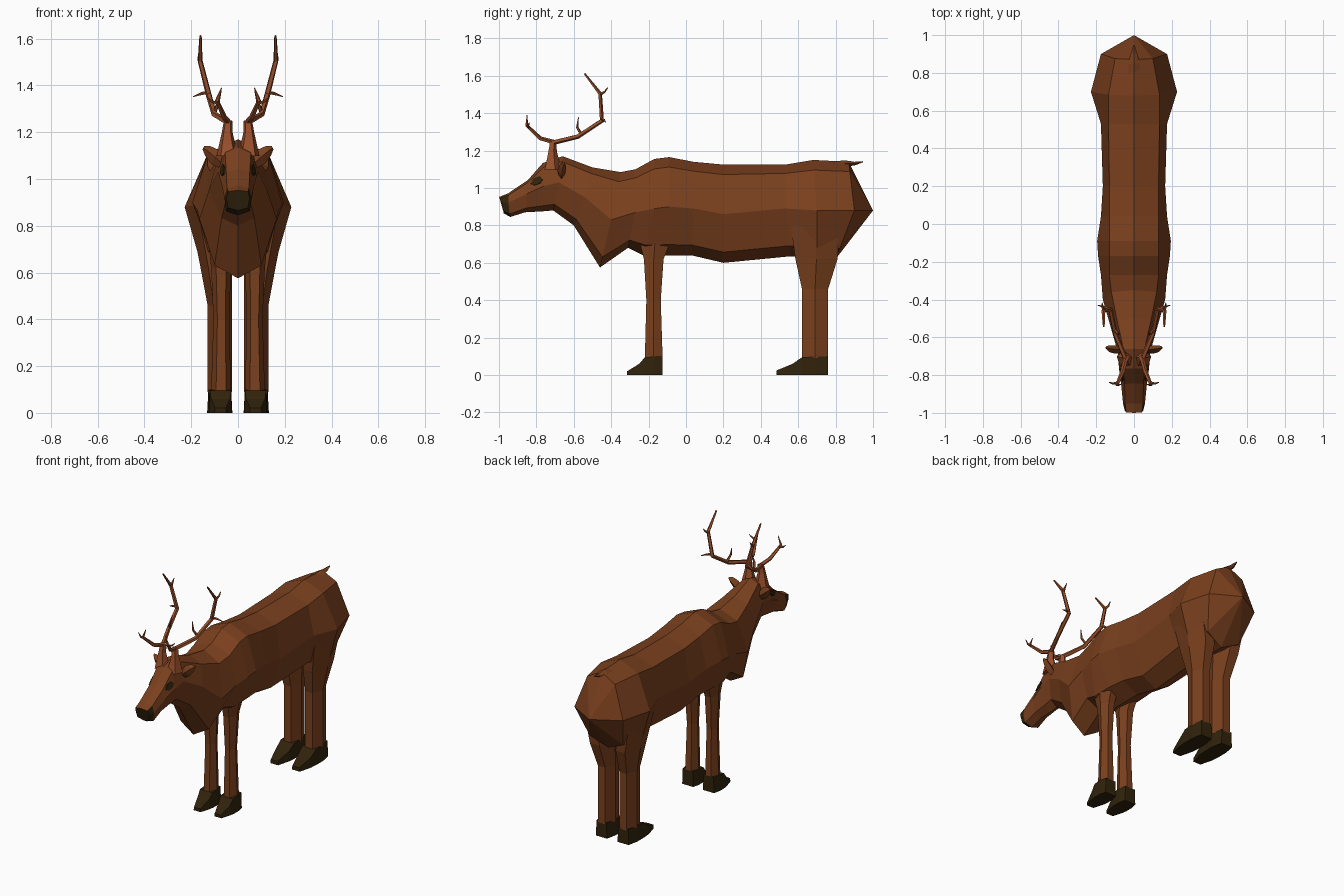
import bpy, bmesh, math
from mathutils import Vector
from mathutils.bvhtree import BVHTree

if "Cube" in bpy.data.objects:
    bpy.data.objects.remove(bpy.data.objects["Cube"])


def material(name, r, g, b):
    m = bpy.data.materials.new(name)
    m.diffuse_color = (r, g, b, 1)
    m.use_nodes = True
    m.node_tree.nodes["Principled BSDF"].inputs["Base Color"].default_value = m.diffuse_color
    return m


FUR = material("brown fur", 0.195, 0.051, 0.0125)
ANTLER = material("antler russet", 0.32, 0.080, 0.025)
HOOF = material("dark hoof", 0.030, 0.0165, 0.0035)


def loft(bm, sections, tip=None):
    """Skin equal-sized point loops, capping both ends (first end to a tip if given)."""
    loops = [[bm.verts.new(p) for p in s] for s in sections]
    n = len(loops[0])
    for a, b in zip(loops, loops[1:]):
        for i in range(n):
            j = (i + 1) % n
            bm.faces.new((a[i], a[j], b[j], b[i]))
    if tip:
        t = bm.verts.new(tip)
        for i in range(n):
            bm.faces.new((loops[0][i], t, loops[0][(i + 1) % n]))
    else:
        bm.faces.new(loops[0])
    bm.faces.new(loops[-1])


def finish(bm, name, mats, mirror=False):
    bmesh.ops.recalc_face_normals(bm, faces=bm.faces[:])
    me = bpy.data.meshes.new(name)
    bm.to_mesh(me)
    for m in mats:
        me.materials.append(m)
    ob = bpy.data.objects.new(name, me)
    bpy.context.collection.objects.link(ob)
    if mirror:
        ob.modifiers.new("Mirror", 'MIRROR').use_mirror_merge = False
    return ob


def lerp(a, b, t):
    return a + (b - a) * t


def body_ring(r):
    """Eight-sided ring: ridge, upper edge, flank, lower edge and belly."""
    yt, ym, yb, zt, zm, zb, wt, wm, wl = r
    top = (wt, lerp(yt, ym, .2), lerp(zt, zm, .2))
    low = (wl, lerp(yb, ym, .22), lerp(zb, zm, .22))
    side = [top, (wm, ym, zm), low]
    return ([(0, yt, zt)] + side + [(0, yb, zb)]
            + [(-x, y, z) for x, y, z in reversed(side)])


# Body: y top/mid/bottom, z top/mid/bottom, half widths top/mid/low
torso = [
    (.87, .90, .80, 1.14, .88, .62, .10, .175, .12),
    (.68, .70, .70, 1.15, .88, .62, .135, .228, .17),
    (.53, .53, .56, 1.125, .89, .635, .135, .175, .12),
    (.20, .20, .20, 1.125, .86, .60, .13, .165, .10),
    (.04, .04, .03, 1.14, .89, .64, .13, .175, .11),
    (-.09, -.09, -.09, 1.165, .90, .64, .13, .195, .12),
    (-.17, -.17, -.23, 1.155, .89, .64, .13, .19, .12),
    (-.27, -.27, -.31, 1.10, .87, .68, .13, .175, .11),
    (-.35, -.40, -.46, 1.085, .83, .575, .12, .165, .10),
]
neck_and_head = [
    (-.50, -.54, -.60, 1.11, .95, .80, .09, .125, .07),
    (-.66, -.68, -.71, 1.17, 1.03, .88, .055, .085, .05),
    (-.765, -.76, -.77, 1.134, 1.01, .875, .055, .08, .045),
    (-.845, -.85, -.86, 1.043, .97, .87, .05, .068, .045),
    (-.95, -.95, -.94, .972, .92, .845, .047, .058, .05),
    (-1.0, -.985, -.975, .952, .92, .865, .042, .05, .042),
]
bm = bmesh.new()
loft(bm, [body_ring(r) for r in torso + neck_and_head], tip=(0, 1.0, .88))
bmesh.ops.recalc_face_normals(bm, faces=bm.faces[:])
for f in bm.faces:
    c = f.calc_center_median()
    if c.y < -.94 and f.normal.z < .4:      # nose and lips
        f.material_index = 1
skin = BVHTree.FromBMesh(bm)
finish(bm, "body", [FUR, HOOF])

# Eyes: thin plates laid on the sides of the head
bm = bmesh.new()
outline = [(-.83, 1.022), (-.815, 1.05), (-.78, 1.062), (-.765, 1.045),
           (-.78, 1.024), (-.81, 1.014)]
plates = []
for off in (-.002, .005):
    ring = []
    for y, z in outline:
        hit = skin.ray_cast(Vector((.5, y, z)), Vector((-1, 0, 0)))
        ring.append(hit[0] + hit[1] * off if hit[0] else Vector((.06, y, z)))
    plates.append(ring)
loft(bm, plates)
finish(bm, "eye", [HOOF], True)


def leg(name, rows):
    """Six-sided leg; rows are z, y front, y back, x inner, x outer."""
    bm = bmesh.new()
    secs = []
    for z, y0, y1, x0, x1 in rows:
        ym, xa, xb = (y0 + y1) / 2, lerp(x0, x1, .75), lerp(x0, x1, .25)
        secs.append([(x1, ym, z), (xa, y0, z), (xb, y0, z),
                     (x0, ym, z), (xb, y1, z), (xa, y1, z)])
    loft(bm, secs)
    finish(bm, name, [FUR], True)


def hoof(name, xc, rows):
    """Wedge hoof; rows are y, top height, half width."""
    bm = bmesh.new()
    loft(bm, [[(xc - w, y, 0), (xc + w, y, 0), (xc + w * .9, y, h), (xc - w * .9, y, h)]
              for y, h, w in rows])
    finish(bm, name, [HOOF], True)


leg("front_leg", [(.72, -.25, -.08, .03, .125), (.62, -.225, -.12, .03, .115),
                  (.40, -.212, -.135, .037, .105), (.09, -.22, -.125, .03, .115)])
leg("rear_leg", [(.80, .56, .82, .05, .195), (.62, .585, .81, .025, .16),
                 (.46, .62, .76, .025, .13), (.09, .62, .76, .025, .13)])
hoof("front_hoof", .075, [(-.125, .10, .04), (-.17, .10, .05), (-.22, .095, .05),
                          (-.25, .06, .045), (-.315, .02, .025)])
hoof("rear_hoof", .078, [(.76, .10, .04), (.69, .10, .054), (.62, .095, .054),
                         (.57, .06, .05), (.485, .025, .028)])


def tube(bm, path, sides=5):
    """Tapering tube; path points are x, y, z, radius."""
    pts = [Vector(p[:3]) for p in path]
    secs = []
    for i, p in enumerate(pts):
        d = (pts[min(i + 1, len(pts) - 1)] - pts[max(i - 1, 0)]).normalized()
        u = d.cross(Vector((1, 0, 0))).normalized()
        v = d.cross(u)
        secs.append([p + (u * math.cos(a) + v * math.sin(a)) * path[i][3]
                     for a in (math.tau * k / sides for k in range(sides))])
    loft(bm, secs)


# Antlers: pedicle, main beam, brow tine and small points
bm = bmesh.new()
for path in (
    [(.044, -.715, 1.10, .050), (.046, -.715, 1.15, .036), (.046, -.715, 1.20, .024),
     (.042, -.71, 1.25, .019)],
    [(.04, -.725, 1.24, .014), (.10, -.58, 1.275, .013), (.125, -.45, 1.36, .013),
     (.162, -.46, 1.505, .011), (.16, -.543, 1.612, .005)],
    [(.04, -.70, 1.243, .013), (.06, -.78, 1.265, .012), (.09, -.852, 1.335, .009),
     (.07, -.85, 1.39, .002)],
    [(.10, -.56, 1.285, .009), (.085, -.582, 1.325, .007), (.072, -.575, 1.378, .002)],
    [(.128, -.453, 1.37, .008), (.155, -.44, 1.365, .007), (.192, -.43, 1.352, .002)],
    [(.16, -.46, 1.50, .009), (.168, -.435, 1.515, .006), (.168, -.418, 1.537, .002)],
    [(.085, -.84, 1.325, .008), (.11, -.845, 1.33, .006), (.132, -.838, 1.35, .002)],
):
    tube(bm, path)
finish(bm, "antler", [ANTLER], True)

# Ears: flattened leaves pointing outward
bm = bmesh.new()
loft(bm, [[(x, y - d, z), (x + h * .5, y, z - h), (x, y + d, z), (x - h * .5, y, z + h)]
          for x, y, z, d, h in ((.06, -.665, 1.06, .015, .018), (.10, -.665, 1.095, .022, .030),
                                (.13, -.66, 1.12, .018, .021), (.148, -.655, 1.133, .007, .007))])
finish(bm, "ear", [FUR], True)

# Tail: short flat tuft
bm = bmesh.new()
loft(bm, [[(-w, y, z), (0, y, z - h), (w, y, z), (0, y, z + h)]
          for y, z, w, h in ((.77, 1.125, .035, .015), (.85, 1.132, .03, .016),
                             (.90, 1.13, .018, .010), (.945, 1.14, .004, .003))])
finish(bm, "tail", [FUR])
